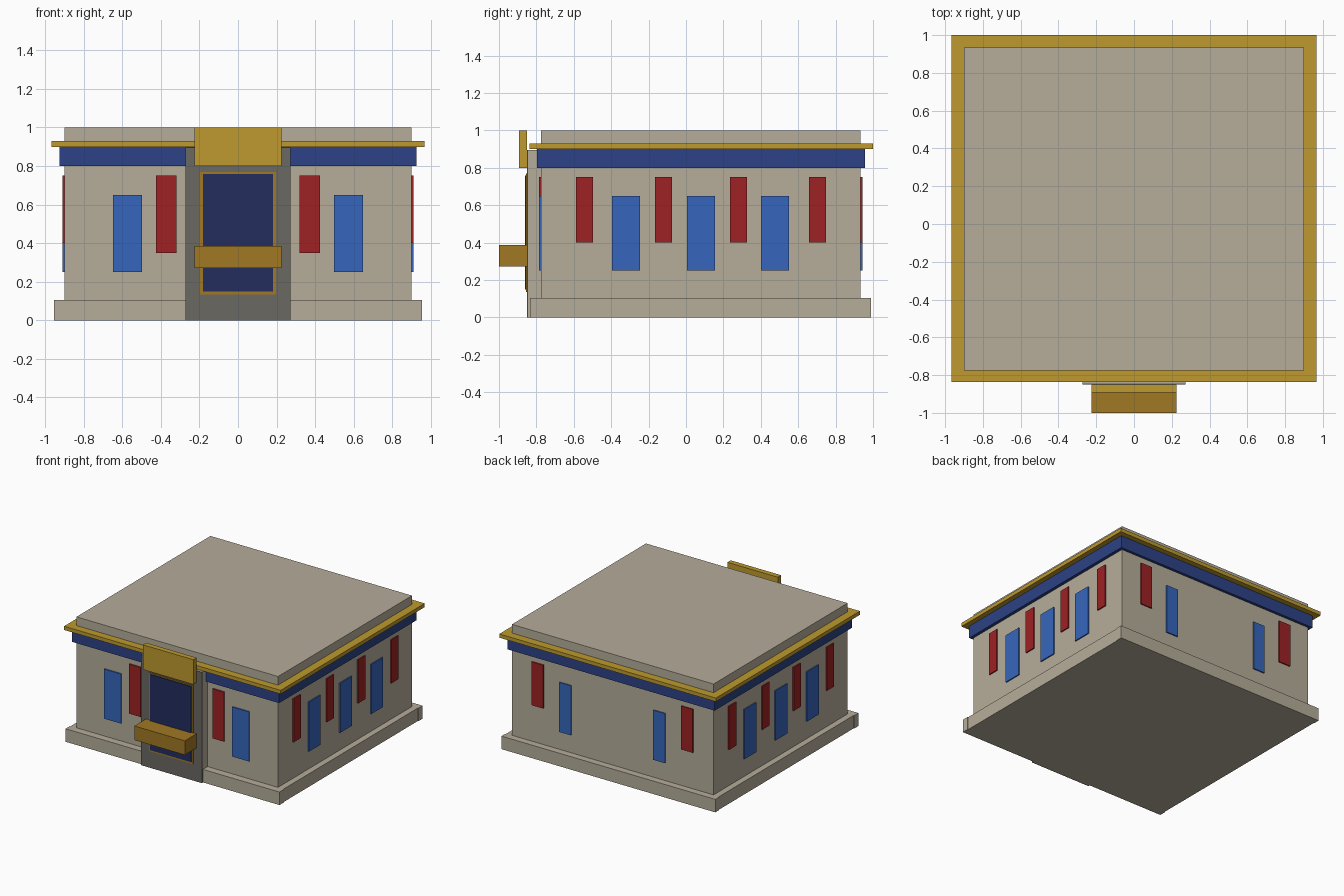
import bpy

cube = bpy.data.objects.get("Cube")
if cube:
    bpy.data.objects.remove(cube, do_unlink=True)


def material(name, *rgb):
    """Flat material from 0-255 sRGB values."""
    lin = [((c / 255 + 0.055) / 1.055) ** 2.4 for c in rgb] + [1]
    m = bpy.data.materials.new(name)
    m.use_nodes = True
    m.diffuse_color = lin
    bsdf = m.node_tree.nodes["Principled BSDF"]
    bsdf.inputs["Base Color"].default_value = lin
    bsdf.inputs["Roughness"].default_value = 0.9
    return m


STONE = material("sandstone", 182, 173, 154)
DARK = material("dark stone", 107, 104, 97)
GOLD = material("gold", 190, 154, 46)
BRONZE = material("dark gold", 160, 120, 34)
BAND = material("royal blue", 44, 66, 134)
NAVY = material("navy", 35, 45, 95)
BLUE = material("window blue", 54, 102, 188)
RED = material("banner red", 158, 34, 36)


def box(name, mat, xs, ys, zs):
    """Box from ranges along x, y and z."""
    corners = [(x, y, z) for x in xs for y in ys for z in zs]
    faces = [(0, 1, 3, 2), (4, 6, 7, 5), (0, 4, 5, 1),
             (2, 3, 7, 6), (0, 2, 6, 4), (1, 5, 7, 3)]
    mesh = bpy.data.meshes.new(name)
    mesh.from_pydata(corners, [], faces)
    mesh.materials.append(mat)
    ob = bpy.data.objects.new(name, mesh)
    bpy.context.collection.objects.link(ob)
    return ob


# Main hall, roof included
W, FRONT, BACK = 0.9, -0.775, 0.934
box("hall", STONE, (-W, W), (FRONT, BACK), (0.1, 1))

# Stepped plinth: core slab with end courses at front and back
box("plinth", STONE, (-0.95, 0.95), (-0.78, 0.94), (0, 0.105))
box("plinth_front", STONE, (-0.955, 0.955), (-0.835, -0.78), (0, 0.105))
box("plinth_back", STONE, (-0.955, 0.955), (0.94, 0.99), (0, 0.105))

# Frieze and cornice around the top
box("frieze", BAND, (-0.925, 0.925), (-0.797, 0.956), (0.8, 0.9))
box("cornice", GOLD, (-0.967, 0.967), (-0.837, 1), (0.9, 0.93))

# Entrance: block, dark facing, door with trim, canopy and sign panel
box("portal", STONE, (-0.272, 0.272), (-0.844, FRONT), (0, 0.895))
box("portal_facing", DARK, (-0.272, 0.272), (-0.85, -0.844), (0, 0.895))
box("door_trim", BRONZE, (-0.197, 0.197), (-0.855, -0.85), (0.135, 0.77))
box("door", NAVY, (-0.182, 0.182), (-0.862, -0.855), (0.15, 0.76))
box("canopy", BRONZE, (-0.225, 0.225), (-1, -0.85), (0.272, 0.386))
box("sign_panel", GOLD, (-0.225, 0.225), (-0.892, -0.85), (0.8, 1))

# Windows and banners as thin plates
T = 0.0098
WIN_Z, BANNER_Z = (0.25, 0.65), (0.4, 0.75)


def span(centre, width):
    return centre - width / 2, centre + width / 2


for s, side in ((1, "left"), (-1, "right")):
    # Front and back walls
    front, back = (FRONT - T, FRONT), (BACK, BACK + T)
    box(f"front_window_{side}", BLUE, span(s * 0.572, 0.15), front, WIN_Z)
    box(f"front_banner_{side}", RED, span(s * 0.372, 0.104), front, (0.35, 0.75))
    box(f"back_window_{side}", BLUE, span(s * 0.42, 0.104), back, WIN_Z)
    box(f"back_banner_{side}", RED, span(s * 0.668, 0.104), back, BANNER_Z)
    # Side walls
    wall = sorted((s * W, s * (W + T)))
    for i, y in enumerate((-0.32, 0.08, 0.477)):
        box(f"{side}_window_{i + 1}", BLUE, wall, span(y, 0.15), WIN_Z)
    for i, y in enumerate((-0.543, -0.12, 0.28, 0.703)):
        box(f"{side}_banner_{i + 1}", RED, wall, span(y, 0.09), BANNER_Z)
